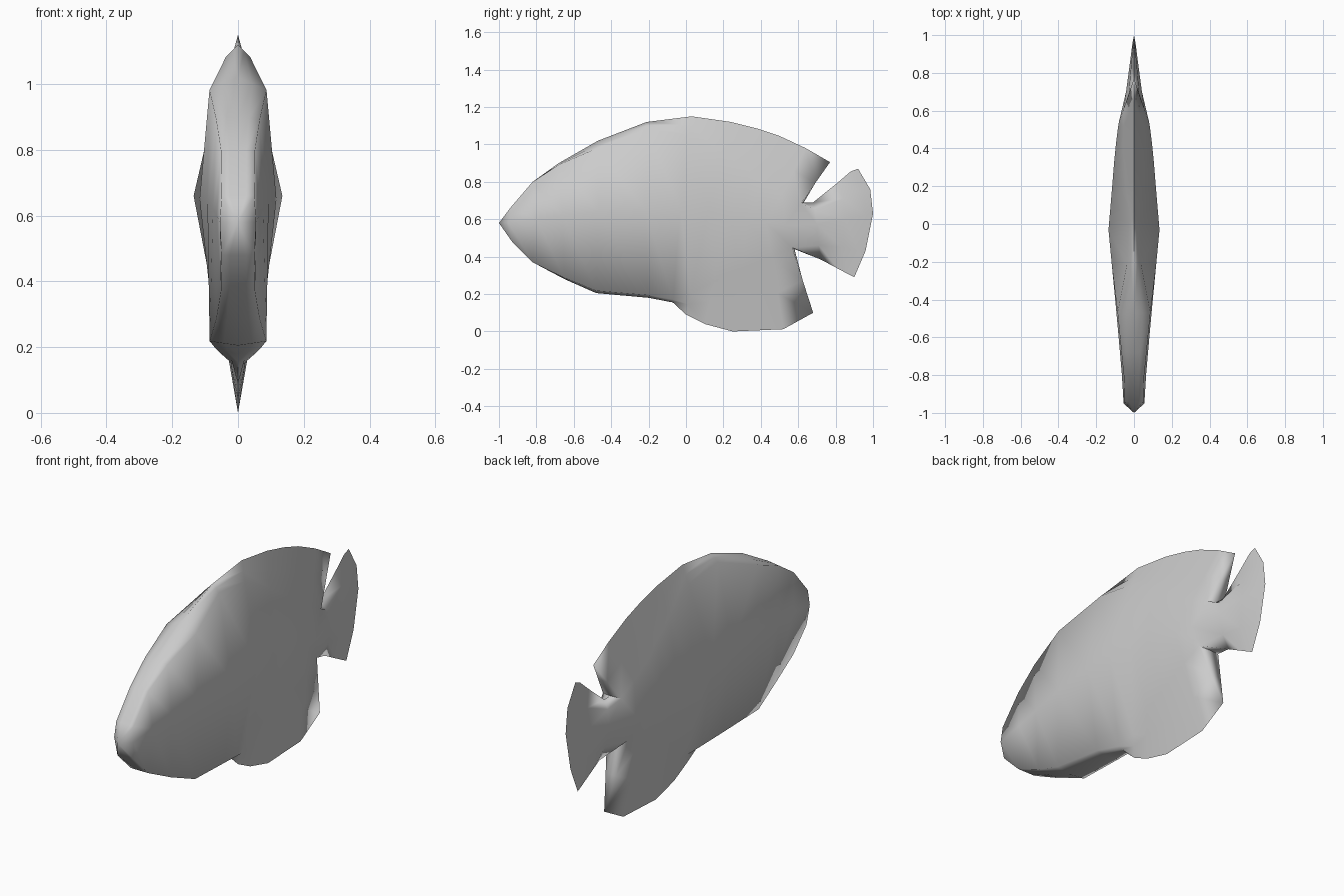
import bpy, bmesh, math
from mathutils import Vector

cube = bpy.data.objects.get("Cube")
if cube:
    bpy.data.objects.remove(cube, do_unlink=True)

# One flat grey for the whole fish
grey = bpy.data.materials.new("plain_grey")
grey.use_nodes = True
grey.diffuse_color = (0.6, 0.6, 0.6, 1)
grey.node_tree.nodes["Principled BSDF"].inputs["Base Color"].default_value = grey.diffuse_color

# Back and belly outlines, nose to fin tips: y, z, shoulder position, shoulder half-width
back = [(-1, .58, 0, 0), (-.94, .66, 0, .05), (-.82, .8, 0, .052), (-.68, .9, .03, .066),
        (-.47, 1.02, .1, .086), (-.21, 1.12, .08, .03), (.03, 1.15, .2, 0), (.24, 1.12, .35, 0),
        (.38, 1.085, .45, 0), (.5, 1.045, .55, 0), (.64, .98, .6, 0), (.77, .905, .65, 0)]
belly = [(-1, .58, 0, 0), (-.93, .48, 0, .05), (-.82, .37, 0, .052), (-.65, .28, .02, .066),
         (-.48, .205, .03, .086), (-.2, .18, .03, .065), (-.07, .155, .03, .038), (.0, .09, .2, 0),
         (.1, .04, .4, 0), (.25, 0, .55, 0), (.52, .012, .68, 0), (.68, .1, .75, 0)]

# Widest line along the flank: y, z, half-width
flank = [(-1, .58, 0), (-.95, .58, .055), (-.8, .6, .064), (-.66, .62, .076),
         (-.47, .64, .093), (-.22, .65, .117), (-.03, .66, .135), (.12, .64, .122),
         (.23, .62, .113), (.33, .6, .105), (.43, .58, .095), (.53, .565, .082)]

# Tail fin columns, from upper edge to lower edge: y, z, half-width
tail = [[(.68, .69, 0), (.69, .65, .028), (.7, .575, .042), (.71, .46, .028), (.72, .385, 0)],
        [(.81, .795, 0), (.84, .71, .015), (.85, .6, .022), (.83, .45, .015), (.81, .337, 0)],
        [(.88, .855, 0), (.95, .75, .006), (.96, .62, .008), (.92, .43, .006), (.87, .305, 0)],
        [(.92, .87, 0), (.985, .76, 0), (1, .63, 0), (.96, .43, 0), (.9, .29, 0)]]


def point(y, z, width):
    return Vector((width, y, z))


def edge_to_shoulder(edge, middle):
    """Ridge point, halfway point and shoulder point of one column."""
    y, z, blend, width = edge
    ridge = point(y, z, 0)
    shoulder = point(y, z, width).lerp(middle, blend)
    return [ridge, ridge.lerp(shoulder, .5), shoulder]


def loft(bm, columns):
    """Skin between neighbouring columns on both sides of the fish."""
    for side in (1, -1):
        grid = [[bm.verts.new((p.x * side, p.y, p.z)) for p in col] for col in columns]
        for a, b in zip(grid, grid[1:]):
            for i in range(len(a) - 1):
                bm.faces.new((a[i], a[i + 1], b[i + 1], b[i]))


# Body with the back and belly fins drawn out of it
body_columns = []
for upper, middle, lower in zip(back, flank, belly):
    m = point(*middle)
    body_columns.append(edge_to_shoulder(upper, m) + [m] + edge_to_shoulder(lower, m)[::-1])

# Tail stem starts on the last body column, closed by centre points above and below
last = body_columns[-1]
stem = [point(.63, .69, 0), last[2], last[3], last[4], point(.58, .44, 0)]
tail_columns = [stem] + [[point(*p) for p in col] for col in tail]

bm = bmesh.new()
loft(bm, body_columns)
loft(bm, tail_columns)
bmesh.ops.remove_doubles(bm, verts=bm.verts, dist=0.0005)
# Close the rear edges of the two fins
bmesh.ops.holes_fill(bm, edges=[e for e in bm.edges if e.is_boundary], sides=0)
bmesh.ops.recalc_face_normals(bm, faces=bm.faces)

mesh = bpy.data.meshes.new("fish")
bm.to_mesh(mesh)
bm.free()
mesh.materials.append(grey)
fish = bpy.data.objects.new("fish", mesh)
bpy.context.collection.objects.link(fish)

# Smooth skin, with crisp fin rims
bpy.context.view_layer.objects.active = fish
fish.select_set(True)
bpy.ops.object.shade_smooth_by_angle(angle=math.radians(100))
